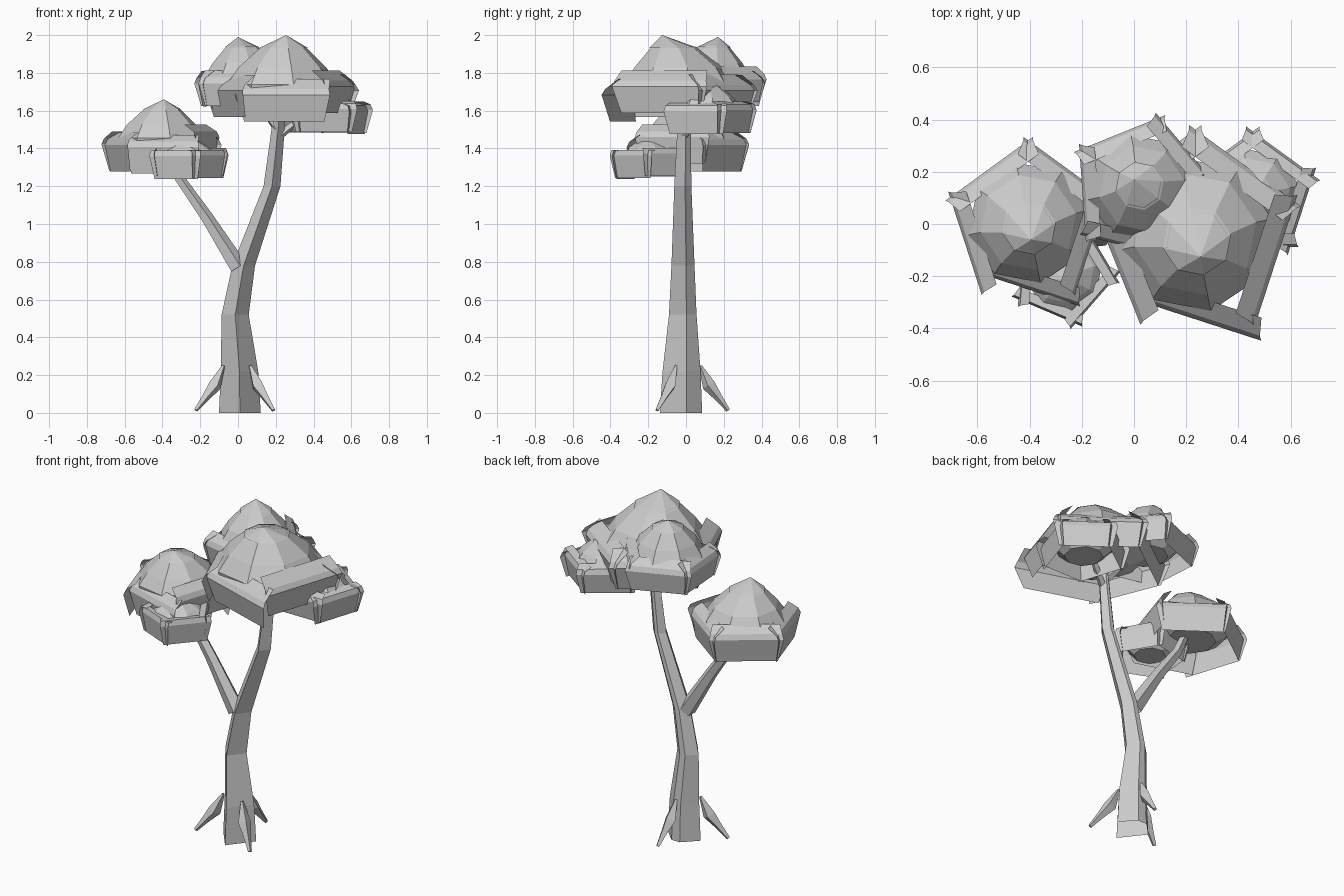
import bpy, math, random
from mathutils import Vector

if "Cube" in bpy.data.objects:
    bpy.data.objects.remove(bpy.data.objects["Cube"])

random.seed(4)
grey = bpy.data.materials.new("light grey")
grey.diffuse_color = (0.6, 0.6, 0.6, 1)
grey.use_nodes = True
grey.node_tree.nodes["Principled BSDF"].inputs["Base Color"].default_value = grey.diffuse_color


def make(name, verts, faces):
    me = bpy.data.meshes.new(name)
    me.from_pydata([tuple(v) for v in verts], [], faces)
    me.materials.append(grey)
    ob = bpy.data.objects.new(name, me)
    bpy.context.collection.objects.link(ob)
    return ob


def bridge(rings, n):
    return [(k * n + i, k * n + (i + 1) % n, (k + 1) * n + (i + 1) % n, (k + 1) * n + i)
            for k in range(rings - 1) for i in range(n)]


def tube(name, path, angles, flat=False):
    """Low-poly limb through (x, y, z, radius) points; flat keeps rings level."""
    pts = [Vector(p[:3]) for p in path]
    n = len(angles)
    verts = []
    for k, p in enumerate(pts):
        t = (pts[min(k + 1, len(pts) - 1)] - pts[max(k - 1, 0)]).normalized()
        u, v = Vector((1, 0, 0)), Vector((0, 1, 0))
        if not flat:
            u = t.cross(Vector((0, 0, 1))).normalized()
            v = t.cross(u)
        for a in angles:
            a = math.radians(a)
            verts.append(p + path[k][3] * (u * math.cos(a) + v * math.sin(a)))
    return make(name, verts, bridge(len(pts), n) + [tuple(range(len(verts) - n, len(verts)))])


def canopy(name, cx, cy, a, yaw, knee, apex, tip, skirt, stretch=1.12,
           lift=(0,) * 5, twist=(0,) * 5):
    """Faceted dome with a pointed cap and five folded, crossing leaf plates."""
    n = 8
    h = apex - knee

    def ring(r, z, ox=0, oy=0):
        return [(cx + ox + r * math.cos(2 * math.pi * i / n + .2),
                 cy + oy + r * math.sin(2 * math.pi * i / n + .2), z) for i in range(n)]

    # rounded dome, closed below
    verts = (ring(.55 * a, knee - .08) + ring(.88 * a, knee - .02) + ring(.92 * a, knee + .13 * h)
             + ring(.73 * a, knee + .43 * h) + ring(.36 * a, apex - .2 * h, *(.3 * t for t in tip)))
    make(name + "_dome", verts, bridge(5, n) + [tuple(reversed(range(n)))])
    # overhanging pointed cap
    tx, ty = tip
    verts = ring(.41 * a, apex - .23 * h, tx * .3, ty * .3) + [(cx + tx, cy + ty, apex)]
    make(name + "_cap", verts, [(i, (i + 1) % n, n) for i in range(n)])
    # folded plates: sloping eave, thin rim, hanging skirt
    verts, faces = [], []
    half = a * math.tan(math.pi / 5) * stretch
    for k in range(5):
        ang = math.radians(yaw + 72 * k)
        d = Vector((math.cos(ang), math.sin(ang), 0))
        ang += math.radians(twist[k])
        e = Vector((math.cos(ang), math.sin(ang), 0))
        s = Vector((-e.y, e.x, 0))
        mid = Vector((cx, cy, knee + lift[k] + random.uniform(-.01, .01))) + d * a
        b = len(verts)
        for r, z, w in ((-.26 * a, .28 * h, .92), (-.05 * a, .03, .98), (0, 0, 1.02),
                        (-.10 * a, -skirt, .86)):
            c = mid + e * r + Vector((0, 0, z))
            verts += [c - s * half * w, c + s * half * w]
        faces += [(b + 2 * j, b + 2 * j + 2, b + 2 * j + 3, b + 2 * j + 1) for j in range(3)]
    make(name + "_leaf_plates", verts, faces)


FOUR = (0, 90, 180, 270)
FIVE = (-90, -18, 54, 126, 198)
TRUNK = (-90, 14, 76, 104, 166)   # near-square section with one cut corner at the back

# trunk, open at the ground
tube("trunk", [(.01, -.025, 0, .114), (.008, -.022, .22, .102), (-.015, -.016, .52, .074),
               (.03, -.015, .78, .062), (.18, -.016, 1.2, .046), (.212, -.01, 1.5, .036),
               (.225, -.01, 1.66, .03)], TRUNK, flat=True)

# side branch and twigs
tube("side_branch", [(.0, -.01, .77, .05), (-.17, -.005, 1.04, .035), (-.31, 0, 1.24, .028),
                     (-.38, 0, 1.40, .022)], FIVE)
tube("back_twig", [(.21, -.01, 1.5, .022), (.15, .03, 1.58, .018), (.06, .1, 1.75, .014)], FOUR)
tube("right_twig", [(.21, -.01, 1.46, .022), (.31, .04, 1.54, .018), (.42, .1, 1.65, .014)], FOUR)

# roots
for i, (x, y) in enumerate([(-.225, -.09), (.19, -.155), (.035, .225)]):
    tube(f"root_{i + 1}", [(x * .34, y * .34, .25, .008), (x * .54, y * .54, .145, .036),
                           (x * .75, y * .75, .085, .022), (x * .99, y * .99, .014, .011)], FOUR)

# canopies
canopy("left_canopy", -.405, .005, .255, -18, 1.425, 1.66, (.012, -.065), .14, 1.1,
       lift=(.04, 0, 0, 0, -.01), twist=(0, 0, 0, 0, -18))
canopy("left_low_canopy", -.27, -.185, .163, -41, 1.365, 1.46, (0, -.03), .12, 1.22)
canopy("back_canopy", .03, .135, .228, -32, 1.75, 1.99, (-.03, .035), .12, 1.12,
       lift=(0, .02, 0, 0, 0))
canopy("main_canopy", .235, -.04, .325, -18, 1.70, 2.0, (.02, -.085), .14, 1.1,
       lift=(.02, 0, 0, 0, -.01), twist=(0, 0, 0, 4, -18))
canopy("right_low_canopy", .455, .11, .198, -18, 1.60, 1.76, (0, 0), .12, 1.2)
